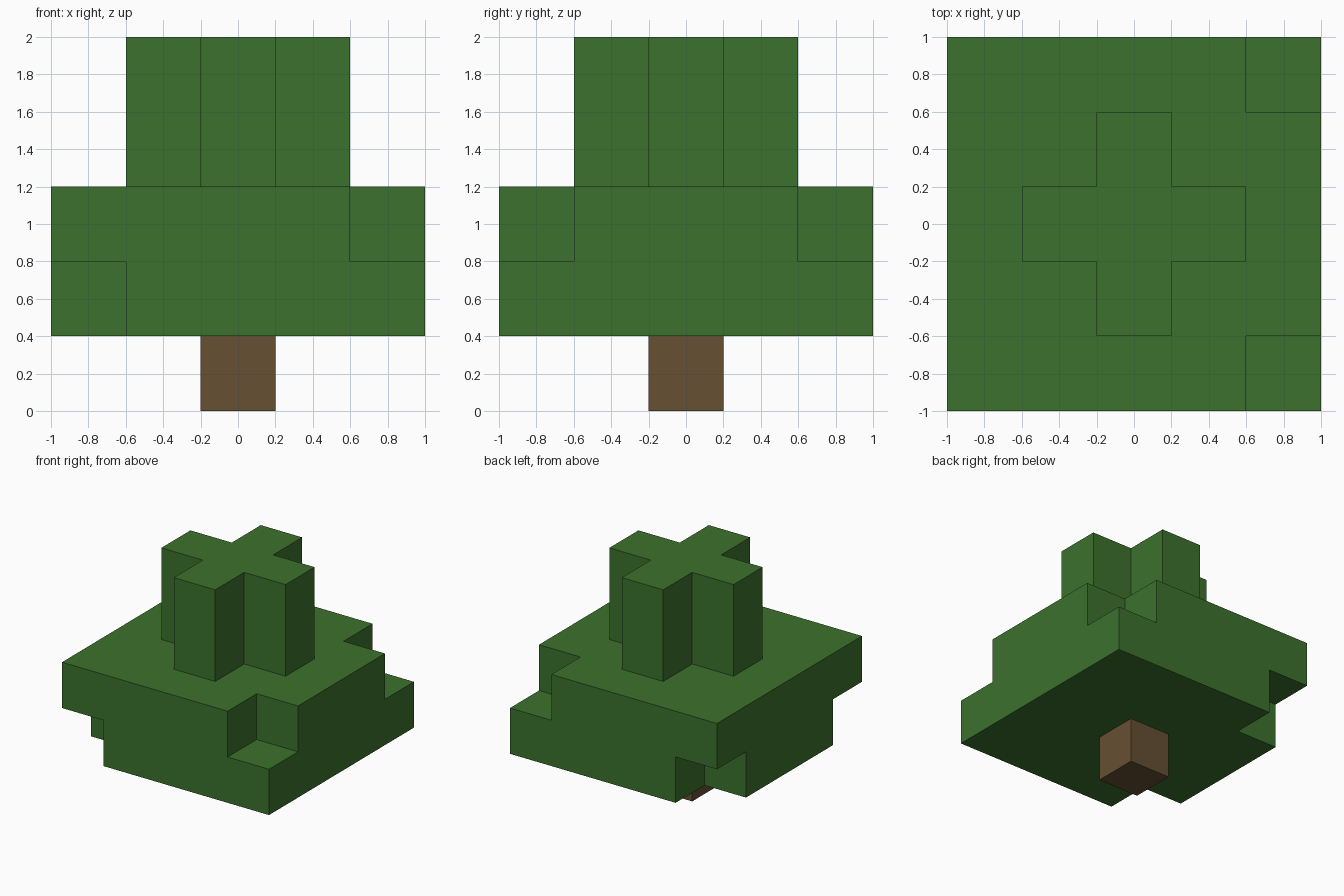
import bpy
import bmesh
from mathutils import Vector

CELL = 0.4

cube = bpy.data.objects.get("Cube")
if cube:
    bpy.data.objects.remove(cube, do_unlink=True)


def make_material(name, rgb):
    mat = bpy.data.materials.new(name)
    mat.use_nodes = True
    color = (*rgb, 1.0)
    mat.diffuse_color = color
    mat.node_tree.nodes["Principled BSDF"].inputs["Base Color"].default_value = color
    return mat


def block_object(name, cells, solid, mat):
    """Skin a set of grid cells with only the faces that are not touching solid cells."""
    bm = bmesh.new()
    for cell in cells:
        centre = Vector((cell[0], cell[1], cell[2] + 0.5)) * CELL
        for axis in range(3):
            for sign in (-1, 1):
                normal = Vector((0, 0, 0))
                normal[axis] = sign
                if tuple(int(c + n) for c, n in zip(cell, normal)) in solid:
                    continue
                u = Vector((0, 0, 0))
                u[(axis + 1) % 3] = 1
                v = normal.cross(u)
                corners = (u + v, v - u, -u - v, u - v)
                bm.faces.new([bm.verts.new(centre + (normal + c) * CELL / 2)
                              for c in corners])
    bmesh.ops.remove_doubles(bm, verts=bm.verts[:], dist=0.001)
    # Merge flat neighbouring squares into clean large faces
    bmesh.ops.dissolve_limit(bm, angle_limit=0.01, verts=bm.verts[:], edges=bm.edges[:])
    mesh = bpy.data.meshes.new(name)
    bm.to_mesh(mesh)
    bm.free()
    mesh.materials.append(mat)
    obj = bpy.data.objects.new(name, mesh)
    bpy.context.collection.objects.link(obj)
    return obj


green = make_material("leaf green", (0.045, 0.165, 0.026))
brown = make_material("bark brown", (0.133, 0.080, 0.033))

# Trunk: one block
trunk = {(0, 0, 0)}

# Wide foliage: two square layers, each missing the corners on one side
span = range(-2, 3)
foliage = {(x, y, z) for x in span for y in span for z in (1, 2)}
for y in (-2, 2):
    foliage.discard((-2, y, 1))
    foliage.discard((2, y, 2))

# Crown: plus-shaped column
foliage |= {(x, y, z) for x in (-1, 0, 1) for y in (-1, 0, 1) for z in (3, 4)
            if x == 0 or y == 0}

block_object("trunk", trunk, trunk | foliage, brown)
block_object("foliage", foliage, trunk | foliage, green)
